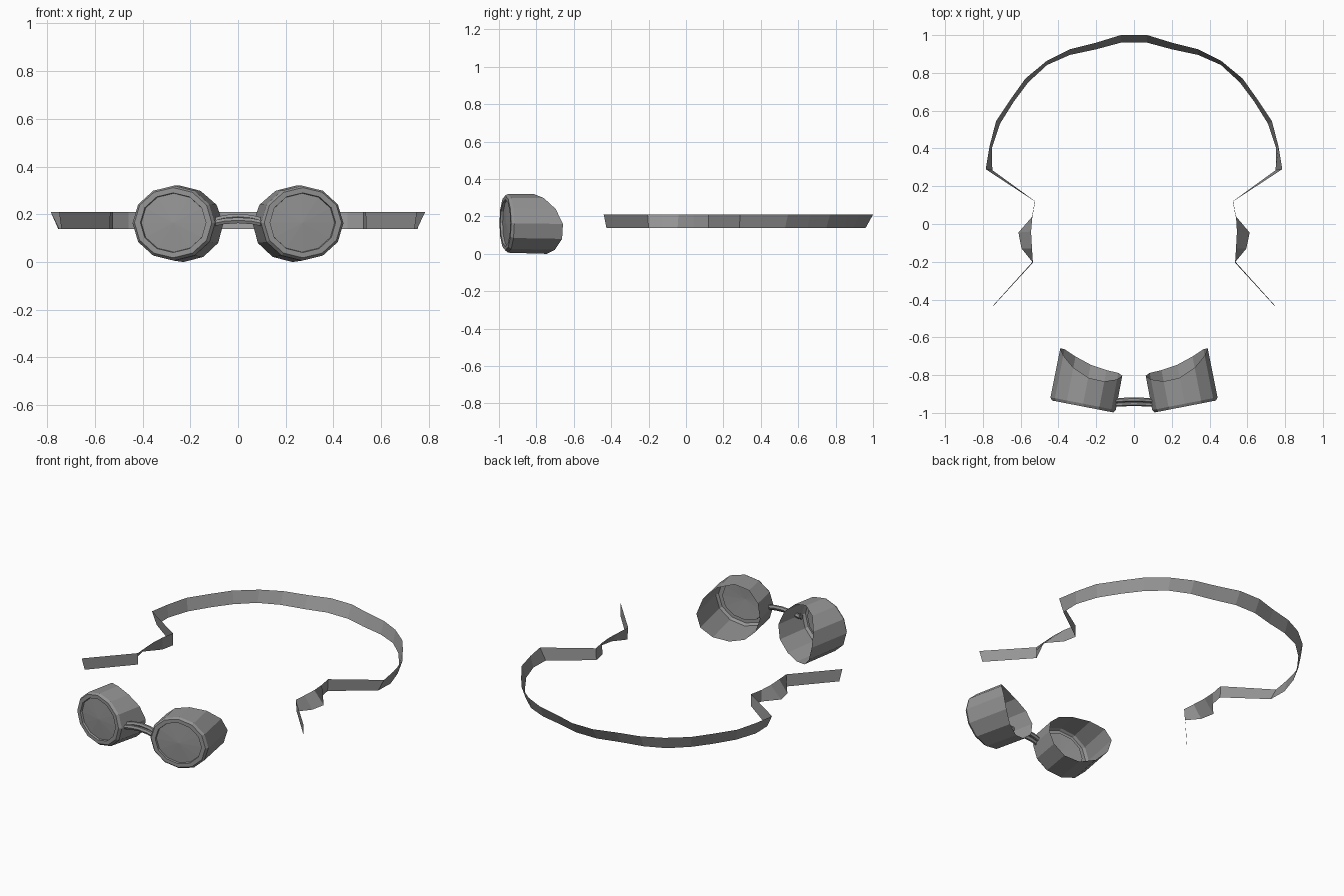
import bpy
import bmesh
from math import sin, cos, pi, radians

cube = bpy.data.objects.get("Cube")
if cube:
    bpy.data.objects.remove(cube)

grey = bpy.data.materials.new("mid_grey")
grey.use_nodes = True
colour = (0.3, 0.3, 0.3, 1)
grey.diffuse_color = colour
grey.node_tree.nodes["Principled BSDF"].inputs["Base Color"].default_value = colour


def add_object(name, bm):
    bmesh.ops.recalc_face_normals(bm, faces=bm.faces)
    mesh = bpy.data.meshes.new(name)
    bm.to_mesh(mesh)
    bm.free()
    mesh.materials.append(grey)
    obj = bpy.data.objects.new(name, mesh)
    bpy.context.collection.objects.link(obj)
    return obj


def bridge_rings(bm, first, second, closed=True):
    count = len(first)
    for i in range(count if closed else count - 1):
        j = (i + 1) % count
        bm.faces.new((first[i], first[j], second[j], second[i]))


# Eye cups: open, tilted shells whose back rim is cut to fit a face
SIDES = 12
TILT = radians(11)


def eye_cup(name, side):
    bm = bmesh.new()

    def point(u, depth, z):
        x = 0.272 + u * cos(TILT) - depth * sin(TILT)
        y = -0.966 + u * sin(TILT) + depth * cos(TILT)
        return bm.verts.new((side * x, y, z))

    def ring(rx, rz, z, depth):
        angles = [2 * pi * i / SIDES for i in range(SIDES)]
        return [point(rx * cos(t), depth(t), z + rz * sin(t)) for t in angles]

    def back_rim(t):
        return 0.19 + 0.04 * cos(t) + 0.05 * cos(t) ** 2 - 0.035 * sin(t)

    rings = [
        ring(0.175, 0.16, 0.16, back_rim),
        ring(0.176, 0.157, 0.163, lambda t: 0.015),
        ring(0.165, 0.147, 0.165, lambda t: 0),
        ring(0.14, 0.125, 0.165, lambda t: 0),
        ring(0.138, 0.123, 0.165, lambda t: 0.012),
    ]
    for first, second in zip(rings, rings[1:]):
        bridge_rings(bm, first, second)

    # Slightly domed lens
    centre = point(0, 0.004, 0.165)
    lens = rings[-1]
    for i in range(SIDES):
        bm.faces.new((lens[i], lens[(i + 1) % SIDES], centre))
    add_object(name, bm)


eye_cup("left_eye_cup", 1)
eye_cup("right_eye_cup", -1)


# Nose bridge: two arched cords between the cups
def bridge_cord(name, y, end_z, rise):
    bm = bmesh.new()
    rings = []
    for i in range(5):
        s = i / 2 - 1
        lift = rise * (1 - s * s)
        rings.append([bm.verts.new((s * 0.115, y + lift / 3 + 0.012 * cos(a),
                                    end_z + lift + 0.014 * sin(a)))
                      for a in (k * pi / 3 for k in range(6))])
    for first, second in zip(rings, rings[1:]):
        bridge_rings(bm, first, second)
    bm.faces.new(rings[0])
    bm.faces.new(rings[-1])
    add_object(name, bm)


bridge_cord("front_bridge_cord", -0.957, 0.16, 0.015)
bridge_cord("rear_bridge_cord", -0.937, 0.17, 0.02)

# Head strap: a thin ribbon, each station is top x, y and bottom x, y
half = [
    (0.07, 1, 0.07, 0.96), (0.2, 0.96, 0.2, 0.925), (0.34, 0.925, 0.34, 0.895),
    (0.46, 0.865, 0.46, 0.842), (0.575, 0.77, 0.56, 0.75),
    (0.65, 0.665, 0.635, 0.65), (0.73, 0.545, 0.71, 0.53),
    (0.765, 0.41, 0.753, 0.4), (0.785, 0.29, 0.75, 0.285),
    (0.525, 0.12, 0.523, 0.12), (0.54, 0.04, 0.538, 0.04),
    (0.545, -0.04, 0.612, -0.045), (0.54, -0.13, 0.595, -0.13),
    (0.535, -0.205, 0.537, -0.2), (0.75, -0.44, 0.74, -0.425),
]
path = [(-a, b, -c, d) for a, b, c, d in reversed(half)] + half
bm = bmesh.new()
top = [bm.verts.new((a, b, 0.21)) for a, b, c, d in path]
bottom = [bm.verts.new((c, d, 0.138)) for a, b, c, d in path]
bridge_rings(bm, top, bottom, closed=False)
add_object("head_strap", bm)
